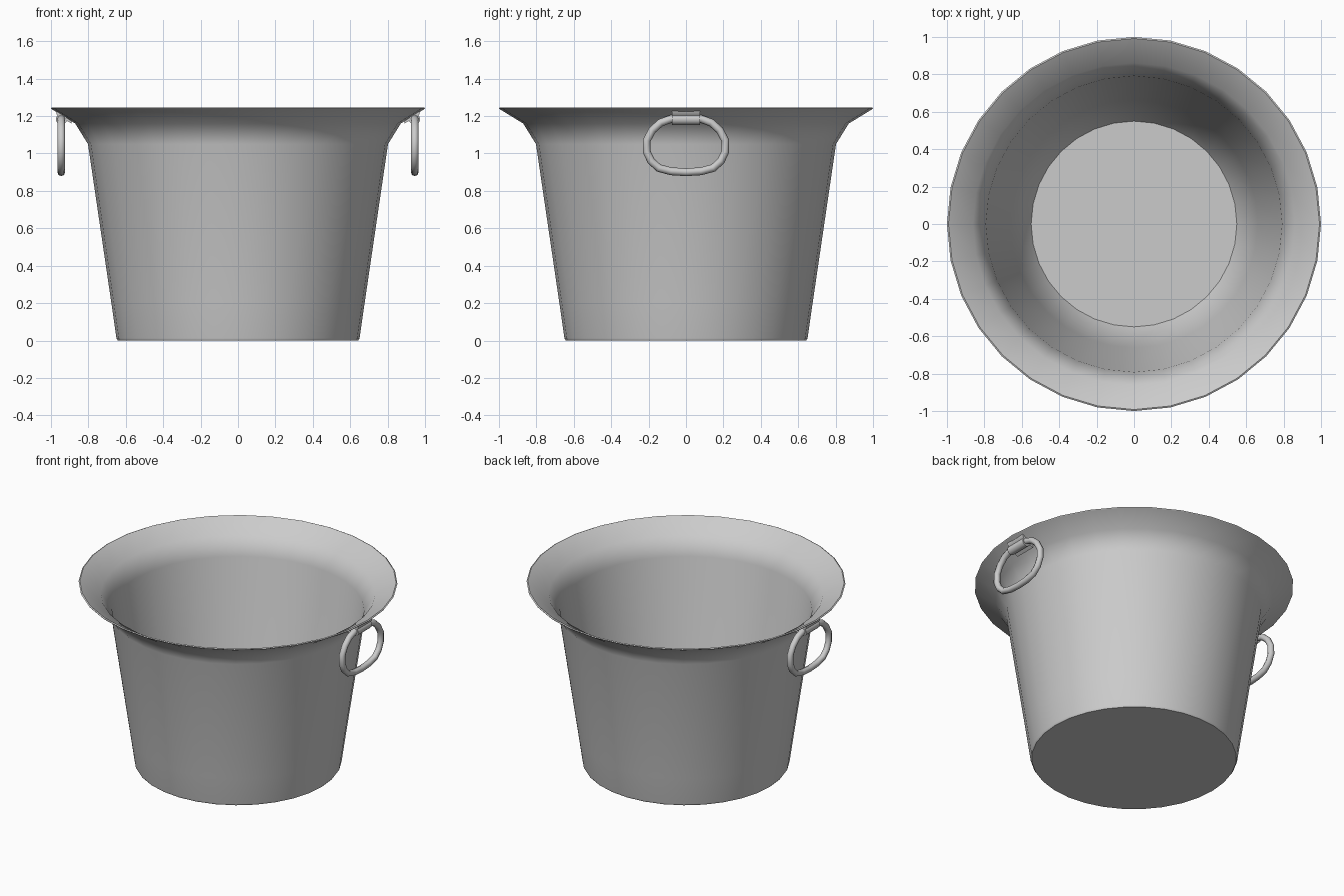
import bpy, bmesh, math
from mathutils import Vector

if "Cube" in bpy.data.objects:
    bpy.data.objects.remove(bpy.data.objects["Cube"])


def make_object(name, bm, angle=40):
    bmesh.ops.recalc_face_normals(bm, faces=bm.faces)
    mesh = bpy.data.meshes.new(name)
    bm.to_mesh(mesh)
    bm.free()
    ob = bpy.data.objects.new(name, mesh)
    bpy.context.collection.objects.link(ob)
    bpy.ops.object.select_all(action='DESELECT')
    ob.select_set(True)
    bpy.context.view_layer.objects.active = ob
    bpy.ops.object.shade_smooth_by_angle(angle=math.radians(angle))
    return ob


def lathe(name, profile, sides=32):
    bm = bmesh.new()
    rings = [[bm.verts.new((r * math.cos(a), r * math.sin(a), z))
              for a in (2 * math.pi * i / sides for i in range(sides))]
             for r, z in profile]
    for low, high in zip(rings, rings[1:]):
        for i in range(sides):
            j = (i + 1) % sides
            bm.faces.new((low[i], low[j], high[j], high[i]))
    bm.faces.new(rings[0])
    bm.faces.new(rings[-1])
    ob = make_object(name, bm, 44)
    # Large faces dominate the shading
    ob.modifiers.new("weighted_normals", 'WEIGHTED_NORMAL').keep_sharp = True
    return ob


def tube_loop(name, path, radius, sides=8):
    # closed tube along a loop lying in the yz plane
    bm = bmesh.new()
    n = len(path)
    rings = []
    for i, p in enumerate(path):
        tangent = (path[(i + 1) % n] - path[i - 1]).normalized()
        side = Vector((1, 0, 0))
        out = tangent.cross(side)
        rings.append([bm.verts.new(p + radius * (math.cos(a) * side + math.sin(a) * out))
                      for a in (2 * math.pi * k / sides for k in range(sides))])
    for i in range(n):
        a, b = rings[i], rings[(i + 1) % n]
        for k in range(sides):
            m = (k + 1) % sides
            bm.faces.new((a[k], a[m], b[m], b[k]))
    return make_object(name, bm, 60)


def extrude_y(name, outline, half):
    # xz outline extruded across y
    bm = bmesh.new()
    ends = [[bm.verts.new((x, y, z)) for x, z in outline] for y in (-half, half)]
    n = len(outline)
    for i in range(n):
        j = (i + 1) % n
        bm.faces.new((ends[0][i], ends[0][j], ends[1][j], ends[1][i]))
    bm.faces.new(ends[0])
    bm.faces.new(ends[1])
    return make_object(name, bm, 50)


# Bucket shell: outside from the base up, over the flared rim, down to the floor
lathe("bucket_body", [
    (0.642, 0.0), (0.65, 0.012), (0.677, 0.2), (0.802, 1.05),
    (0.87, 1.16), (0.996, 1.237), (1.0, 1.243), (0.992, 1.247),
    (0.861, 1.168), (0.792, 1.055), (0.662, 0.2), (0.55, 0.03)])

# Half of the ring outline, mirrored for the other half
half_ring = [(0.08, 1.185), (0.135, 1.165), (0.18, 1.125), (0.21, 1.07),
             (0.21, 1.01), (0.187, 0.96), (0.145, 0.922), (0.08, 0.905)]
loop = ([(0, 1.185)] + half_ring + [(0, 0.90)]
        + [(-y, z) for y, z in reversed(half_ring)])

for word, sx in (("right", 1), ("left", -1)):
    # Hanging ring
    tube_loop(word + "_ring", [Vector((sx * 0.945, y, z)) for y, z in loop], 0.021)
    # Rolled sleeve around the top of the ring
    sleeve = [(sx * (0.944 + 0.03 * math.cos(a)), 1.183 + 0.03 * math.sin(a))
              for a in (math.pi * k / 6 for k in range(12))]
    extrude_y(word + "_sleeve", sleeve, 0.075)
    # Mounting plate under the rim
    plate = [(0.89, 1.16), (0.968, 1.205), (0.974, 1.228), (0.89, 1.174)]
    extrude_y(word + "_plate", [(sx * x, z) for x, z in plate], 0.075)
